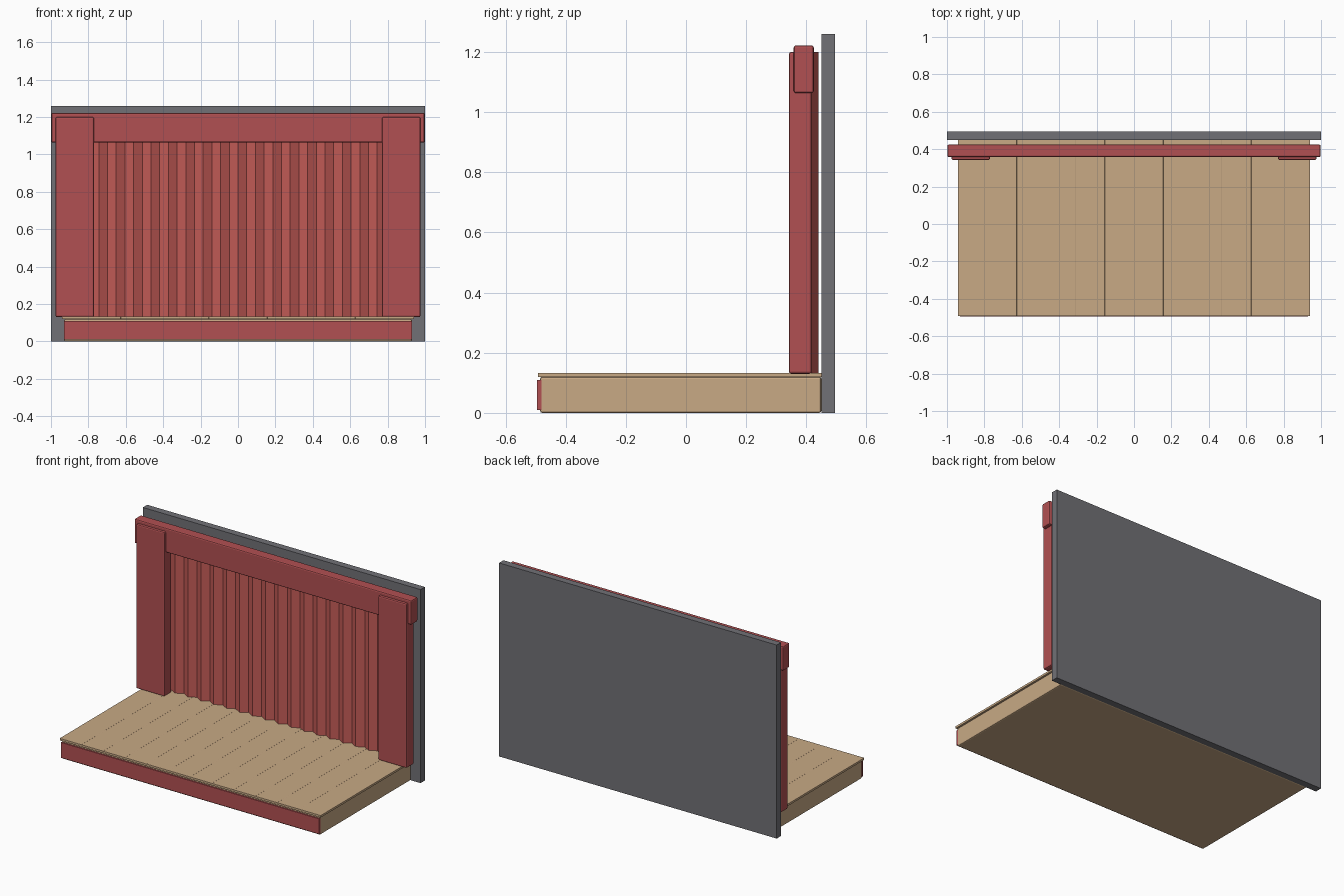
import bpy, bmesh
from mathutils import Vector

cube = bpy.data.objects.get("Cube")
if cube:
    bpy.data.objects.remove(cube, do_unlink=True)


def make_material(name, srgb):
    color = [(c / 255) ** 2.2 for c in srgb] + [1.0]
    mat = bpy.data.materials.new(name)
    mat.use_nodes = True
    mat.diffuse_color = color
    mat.node_tree.nodes["Principled BSDF"].inputs["Base Color"].default_value = color
    return mat


red = make_material("trim red", (176, 81, 83))
curtain_red = make_material("curtain red", (196, 92, 88))
tan = make_material("tan wood", (199, 168, 132))
gray = make_material("wall gray", (112, 112, 117))


def finish(name, bm, mat):
    mesh = bpy.data.meshes.new(name)
    bm.to_mesh(mesh)
    bm.free()
    mesh.materials.append(mat)
    obj = bpy.data.objects.new(name, mesh)
    bpy.context.scene.collection.objects.link(obj)
    return obj


def box(name, low, high, mat, bevel=0.0):
    """Box between two corners, with an optional chamfer."""
    low, high = Vector(low), Vector(high)
    bm = bmesh.new()
    bmesh.ops.create_cube(bm, size=1)
    for v in bm.verts:
        v.co = (low + high) / 2 + v.co * (high - low)
    if bevel:
        bmesh.ops.bevel(bm, geom=bm.edges[:], offset=bevel, segments=2,
                        profile=0.5, affect='EDGES')
    return finish(name, bm, mat)


# Back wall
box("back_wall", (-1, 0.45, 0), (1, 0.495, 1.26), gray)

# Stage platform and its front trim
box("stage_base", (-0.93, -0.485, 0), (0.93, 0.45, 0.12), tan, 0.007)
box("stage_front_trim", (-0.93, -0.495, 0.01), (0.93, -0.48, 0.11), red, 0.001)

# Floor boards, side by side
BOARDS, HALF = 12, 0.94
width = 2 * HALF / BOARDS
for i in range(BOARDS):
    x = -HALF + i * width
    box(f"floor_board_{i + 1}", (x, -0.492, 0.119), (x + width, 0.45, 0.133),
        tan, 0.001)

# Side posts and top beam
for side, sign in (("left", 1), ("right", -1)):
    xs = sorted((sign * 0.77, sign * 0.975))
    box(f"{side}_post", (xs[0], 0.342, 0.13), (xs[1], 0.418, 1.2), red, 0.008)
box("top_beam", (-0.998, 0.358, 1.063), (0.998, 0.425, 1.222), red, 0.008)

# Pleated curtain, an open zigzag sheet
bm = bmesh.new()
FOLDS, SPAN = 40, 0.93
previous = None
for i in range(FOLDS + 1):
    x = -SPAN + 2 * SPAN * i / FOLDS
    y = 0.441 if i % 2 else 0.414
    pair = [bm.verts.new((x, y, z)) for z in (0.13, 1.2)]
    if previous:
        bm.faces.new((previous[0], pair[0], pair[1], previous[1]))
    previous = pair
finish("curtain", bm, curtain_red)
